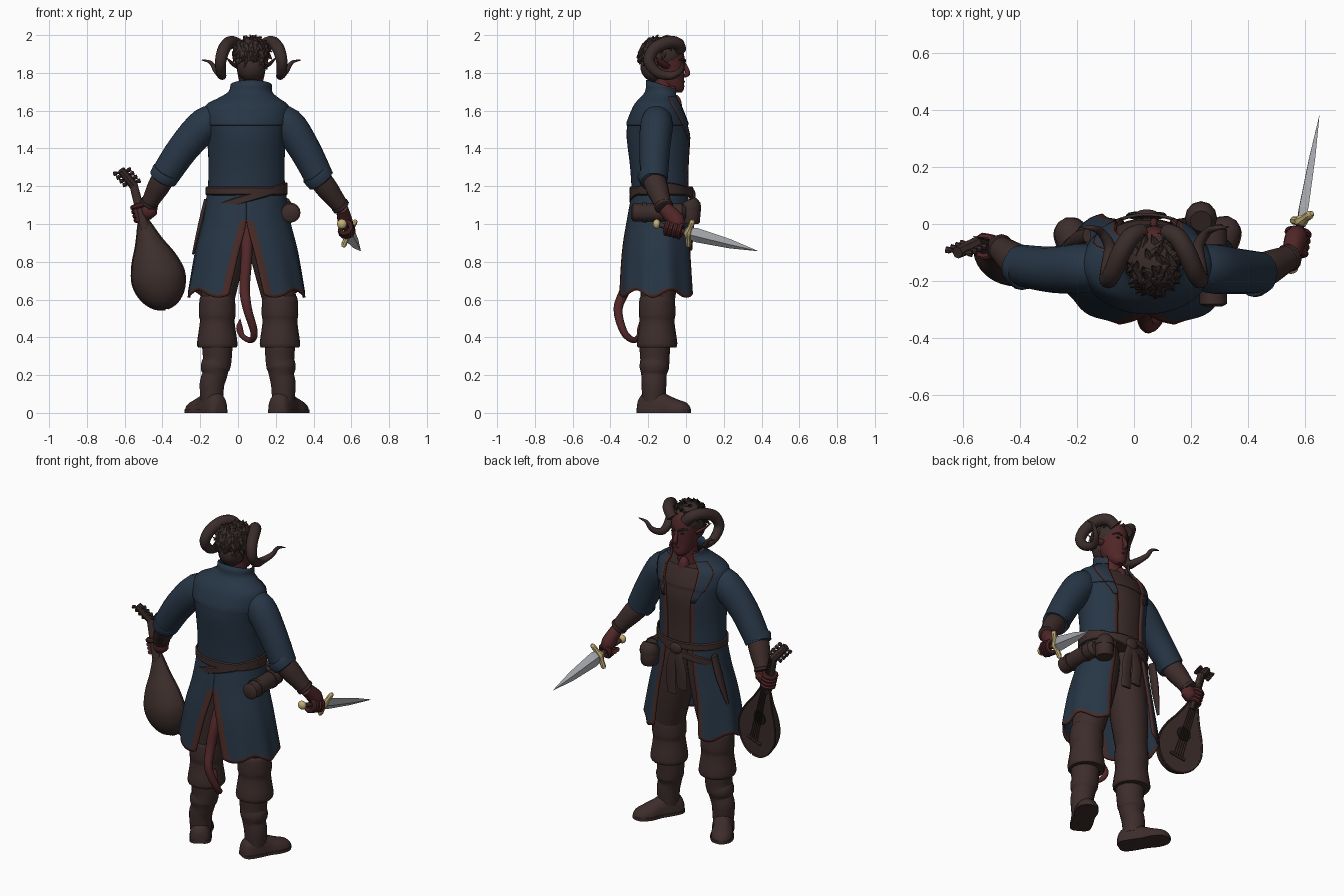
import bpy, bmesh, random
from math import sin, cos, pi, radians
from mathutils import Vector, Matrix

random.seed(4)
if "Cube" in bpy.data.objects:
    bpy.data.objects.remove(bpy.data.objects["Cube"])


def material(name, r, g, b):
    m = bpy.data.materials.new(name)
    m.use_nodes = True
    m.diffuse_color = (r, g, b, 1)
    m.node_tree.nodes["Principled BSDF"].inputs["Base Color"].default_value = (r, g, b, 1)
    return m


BLUE = material("coat blue", .02, .036, .06)
BROWN = material("leather brown", .046, .026, .024)
HAIR = material("hair and horn brown", .043, .026, .024)
SKIN = material("red skin", .083, .02, .021)
TRIM = material("russet trim", .066, .024, .02)
WOOD = material("lute wood", .045, .027, .024)
DARK = material("dark hollow", .012, .008, .008)
STEEL = material("steel", .42, .43, .46)
GOLD = material("gold", .55, .43, .18)


def finish(name, bm, mats, thick=0, angle=40):
    bmesh.ops.recalc_face_normals(bm, faces=bm.faces[:])
    me = bpy.data.meshes.new(name)
    bm.to_mesh(me)
    bm.free()
    for m in mats:
        me.materials.append(m)
    ob = bpy.data.objects.new(name, me)
    bpy.context.collection.objects.link(ob)
    bpy.ops.object.select_all(action='DESELECT')
    ob.select_set(True)
    bpy.context.view_layer.objects.active = ob
    bpy.ops.object.shade_smooth_by_angle(angle=radians(angle))
    if thick:
        mod = ob.modifiers.new("thickness", 'SOLIDIFY')
        mod.thickness, mod.offset = thick, 0
    return ob


def skin(name, rings, mats, closed=True, cap=True, pick=None, thick=0, angle=40):
    """Bridge a stack of equal rings; pick(row, column) chooses the material."""
    bm = bmesh.new()
    rows = [[bm.verts.new(p) for p in ring] for ring in rings]
    n = len(rows[0])
    for i in range(len(rows) - 1):
        for j in range(n if closed else n - 1):
            k = (j + 1) % n
            f = bm.faces.new((rows[i][j], rows[i][k], rows[i + 1][k], rows[i + 1][j]))
            f.material_index = pick(i, j) if pick else 0
    if closed and cap:
        bm.faces.new(rows[0])
        bm.faces.new(rows[-1])
    return finish(name, bm, mats, thick, angle)


def smooth(pts, k=4):
    """Catmull-Rom through tuples of any length."""
    out, last = [], len(pts) - 1
    for i in range(last):
        quad = list(zip(pts[max(i - 1, 0)], pts[i], pts[i + 1], pts[min(i + 2, last)]))
        for j in range(k):
            t = j / k
            out.append(tuple(.5 * (2 * q + (r - p) * t + (2 * p - 5 * q + 4 * r - s) * t * t
                                   + (3 * q - p - 3 * r + s) * t ** 3) for p, q, r, s in quad))
    return out + [tuple(pts[-1])]


def tube(name, pts, mat, n=12, k=4, flat=1, ref=(0, 1, 0), angle=40):
    """Sweep a circle, or flattened oval, along (x, y, z, radius) points."""
    pts = smooth(pts, k) if k > 1 else pts
    u, rings = Vector(ref), []
    for i, p in enumerate(pts):
        t = (Vector(pts[min(i + 1, len(pts) - 1)][:3]) - Vector(pts[max(i - 1, 0)][:3])).normalized()
        u = (u - t * u.dot(t)).normalized()
        v = t.cross(u)
        r = max(p[3], .0008)
        rings.append([Vector(p[:3]) + r * (u * cos(a) + v * flat * sin(a))
                      for a in (2 * pi * j / n for j in range(n))])
    return skin(name, rings, [mat], angle=angle)


def ball(name, c, size, mat):
    bm = bmesh.new()
    bmesh.ops.create_uvsphere(bm, u_segments=20, v_segments=12, radius=1,
                              matrix=Matrix.Translation(c) @ Matrix.Diagonal((*size, 1)))
    return finish(name, bm, [mat])


def oval(z, cx, cy, rx, ry, a0=0, a1=360, n=32, closed=True):
    """Horizontal arc; angles run from +y toward +x."""
    angs = [radians(a0 + (a1 - a0) * j / (n if closed else n - 1)) for j in range(n)]
    return [Vector((cx + rx * sin(a), cy + ry * cos(a), z)) for a in angs]


# Torso: vest, chest, open coat with raised yoke, tilted standing collar
body = [(1.15, .045, -.13, .2, .15, 24), (1.3, .045, -.135, .195, .155, 24),
        (1.45, .045, -.14, .203, .168, 25), (1.52, .045, -.145, .218, .162, 27),
        (1.535, .045, -.145, .224, .165, 28), (1.62, .048, -.145, .218, .13, 30),
        (1.66, .055, -.14, .16, .104, 33), (1.695, .065, -.125, .112, .088, 40),
        (1.735, .07, -.115, .104, .09, 50)]
rows = smooth(body, 3)
skin("vest", [oval(z, x, y, rx * .94, ry * .96) for z, x, y, rx, ry, g in rows[:17]], [BROWN])
ball("bare_chest", (.052, -.055, 1.61), (.035, .035, .075), SKIN)
coat = [oval(z, x, y, rx, ry, g, 360 - g, 48, False) for z, x, y, rx, ry, g in rows]
for p in coat[-1]:
    p.z += -.3 * (p.y + .115)
top = len(rows) - 2
skin("coat_body", coat, [BLUE, TRIM], closed=False, thick=.012,
     pick=lambda i, j: int(j in (0, 46) or i == top and (j < 8 or j > 38)))
for s in (-1, 1):
    skin("lapel", [oval(z, x, y, rx * 1.04, ry * 1.05, s * g, s * (g + 4 + 110 * (z - 1.42)), 9, False)
                   for z, x, y, rx, ry, g in rows[6:20]], [BLUE, TRIM], closed=False, thick=.008,
         pick=lambda i, j: int(j in (0, 7)))

# Coat skirt: two panels with a front gap and a back vent
skirt = smooth([(1.17, .203, .15, -.13, 26, 0), (1.02, .225, .17, -.138, 28, 0),
                (.85, .268, .19, -.147, 30, 9), (.63, .308, .209, -.15, 30, 18)], 8)
for side, s in (("left", 1), ("right", -1)):
    rings = []
    for z, rx, ry, cy, gap, vent in skirt:
        f = (1.17 - z) / .54
        ring = oval(z, 0, 0, rx, ry, gap, 180 - max(vent, 0), 32, False)
        rings.append([Vector((.045 + s * p.x * w, cy + p.y * w, z - .02 * f * sin(j * .5)))
                      for j, p in enumerate(ring) for w in [1 + .02 * f * sin(j * .8)]])
    skin("coat_skirt_" + side, rings, [BLUE, TRIM], closed=False, thick=.012,
         pick=lambda i, j: int(i == len(skirt) - 2 or j == 0 or (j >= 29 and i > 7)))

# Belts, sash, pouch, bedroll, sheath
for name, tilt, z0 in (("waist_belt", 0, 1.175), ("slung_belt", .06, 1.135)):
    rings = []
    for dz, w in ((-.02, 1), (-.015, 1.03), (.015, 1.03), (.02, 1)):
        ring = oval(z0 + dz, .045, -.13, .208 * w, .16 * w, n=48)
        rings.append([p + Vector((0, 0, tilt * (p.x - .045) / .2)) for p in ring])
    skin(name, rings, [BROWN], cap=False, thick=.008)
ball("belt_knot", (.045, .035, 1.15), (.04, .016, .035), BROWN)
for x, z, w in ((.01, .9, .035), (.08, .86, .032)):
    tube("sash_end", [(.045, .035, 1.15, .025), (x, .035, 1.02, w), (x, .025, z, w)], BROWN, 10, 3, .25, (1, 0, 0))
tube("sheath", [(-.165, -.04, 1.13, .025), (-.195, -.05, 1.0, .028), (-.238, -.07, .84, .01)], BROWN, 10, 3, .6)
tube("bedroll", [(.278, -.29, 1.06, .03), (.278, -.28, 1.06, .048), (.278, -.02, 1.06, .048), (.278, 0, 1.06, .03)],
     BROWN, 16, 1, ref=(0, 0, 1))
for y in (-.22, -.08):
    tube("bedroll_strap", [(.278, y - .01, 1.06, .053), (.278, y + .01, 1.06, .053)], HAIR, 16, 1, ref=(0, 0, 1))
tube("pouch", [(.235, .02, 1.0, .04), (.235, .02, 1.01, .053), (.235, .02, 1.09, .055), (.235, .01, 1.12, .04)],
     BROWN, 12, 2, .95)
tube("pouch_flap", [(.235, .02, 1.07, .059), (.235, .02, 1.1, .058), (.235, .01, 1.125, .04)], HAIR, 12, 2, .95)

# Legs and boots
foot = smooth([(-.088, .03, .06), (-.065, .055, .1), (0, .06, .13), (.07, .057, .1),
               (.13, .064, .075), (.19, .05, .055), (.217, .015, .025)], 3)
for side, hip, knee, ankle, turn in (("left", .135, .222, .24, -29), ("right", -.045, -.11, -.138, 32)):
    tube("trouser_" + side, [(hip, -.135, 1.15, .1), (hip, -.14, 1.05, .115),
         ((hip + knee) / 2, -.14, .82, .11), (knee, -.15, .58, .088), (knee, -.155, .5, .075)], BROWN, 18)
    tube("boot_shaft_" + side, [(knee, -.16, .5, .083), (knee, -.165, .38, .083), (knee, -.165, .28, .077),
         (knee * .6 + ankle * .4, -.168, .24, .078), (knee * .5 + ankle * .5, -.17, .2, .067),
         (ankle, -.17, .15, .066), (ankle, -.17, .06, .06)], BROWN, 18)
    tube("boot_cuff_" + side, [(knee, -.153, .62, .085), (knee, -.153, .6, .094), (knee, -.153, .52, .097),
         (knee, -.153, .48, .092), (knee, -.153, .37, .107), (knee, -.153, .345, .1)], BROWN, 20, 3)
    place = Matrix.Translation((ankle, -.17, 0)) @ Matrix.Rotation(radians(turn), 4, 'Z')
    skin("boot_foot_" + side, [[place @ Vector((w * cos(a), y, h * max(sin(a), 0) ** .7))
         for a in (2 * pi * j / 20 for j in range(20))] for y, w, h in foot], [BROWN])
    skin("boot_sole_" + side, [[place @ Vector((w * 1.05 * c, y, z)) for c, z in
         ((-1, 0), (1, 0), (1, .018), (-1, .018))] for y, w, h in foot], [HAIR])

# Head, face, ears and horns
hx = .07
tube("neck", [(hx - .01, -.13, 1.6, .07), (hx, -.115, 1.7, .06), (hx, -.11, 1.8, .058)], SKIN, 16)
face = smooth([(1.695, -.05, .022, .025), (1.715, -.06, .045, .05), (1.76, -.085, .064, .075),
               (1.82, -.102, .076, .095), (1.88, -.115, .082, .107), (1.94, -.12, .07, .095),
               (1.97, -.125, .03, .05)], 3)
skin("head", [oval(z, hx, y, rx, ry) for z, y, rx, ry in face], [SKIN])
tube("nose", [(hx, -.012, 1.855, .008), (hx, .003, 1.82, .012), (hx, .008, 1.795, .013), (hx, -.01, 1.78, .006)], SKIN, 10)
tube("mouth", [(hx - .025, -.024, 1.752, .003), (hx, -.011, 1.754, .006), (hx + .025, -.024, 1.752, .003)], TRIM, 8, 3)
for s in (-1, 1):
    ball("eye", (hx + s * .032, -.018, 1.845), (.012, .008, .006), DARK)
    tube("eyebrow", [(hx + s * .012, -.004, 1.86, .005), (hx + s * .035, -.012, 1.872, .007),
                     (hx + s * .06, -.038, 1.868, .003)], HAIR, 8, 3)
    tube("ear", [(hx + s * .07, -.1, 1.83, .025), (hx + s * .1, -.125, 1.85, .022),
                 (hx + s * .135, -.16, 1.885, .002)], SKIN, 10, 3, .45)
    horn = [(.045, -.03, 1.92, .032), (.08, -.045, 1.955, .033), (.115, -.1, 1.96, .034),
            (.145, -.17, 1.925, .033), (.162, -.195, 1.86, .03), (.16, -.15, 1.8, .026),
            (.155, -.08, 1.785, .021), (.185, -.03, 1.81, .015), (.215, -.015, 1.855, .01),
            (.262, -.01, 1.868, .002)]
    tube("horn", [(hx + s * x, y, z, r) for x, y, z, r in horn], HAIR, 12, 5)

# Hair: crown and nape with swept clumps
cap_c, cap_r = Vector((hx, -.13, 1.895)), Vector((.095, .116, .092))
ball("hair_crown", cap_c, cap_r, HAIR)
ball("hair_nape", (hx, -.16, 1.835), (.077, .082, .085), HAIR)
bm = bmesh.new()
for i in range(130):
    d = Vector((random.gauss(0, 1), random.gauss(-.2, 1), random.gauss(.1, 1))).normalized()
    if d.y > .1 and d.z < .4:
        continue
    low = d.z < .6
    aim = (d * .6 + Vector((random.uniform(-.7, .7), -.2 if low else .5, -.9 if low else 0))).normalized()
    spot = cap_c + Vector(a * b for a, b in zip(d, cap_r)) + aim * .008 - d * .008
    bmesh.ops.create_cone(bm, segments=6, radius1=.024, radius2=.002, depth=.055,
                          matrix=Matrix.Translation(spot) @ aim.to_track_quat('Z', 'Y').to_matrix().to_4x4())
finish("hair_clumps", bm, [HAIR])

# Tail
tube("tail", [(.05, -.2, 1.0, .03), (.045, -.28, .82, .03), (.035, -.32, .66, .028), (.05, -.36, .55, .024),
              (.085, -.33, .43, .02), (.07, -.28, .385, .016), (.025, -.25, .405, .014),
              (.008, -.24, .45, .018), (.012, -.24, .5, .001)], SKIN, 12)


# Arms and gripping hands
def fist(side, c, axis, wrist):
    c, axis, wrist = Vector(c), Vector(axis).normalized(), Vector(wrist)
    u = wrist - c
    u = (u - axis * u.dot(axis)).normalized()
    v = axis.cross(u)
    tube("palm_" + side, [(*wrist, .038), (*(c + u * .045), .047), (*(c + u * .02), .043), (*(c + u * .003), .022)],
         SKIN, 12, 3, .85, axis)
    for i in range(5):
        lo, hi = (20, 230) if i < 4 else (0, -150)
        off = c + axis * ((i - 1.5) * .023 if i < 4 else .035)
        tube("finger_" + side, [(*(off + .035 * (u * cos(a) + v * sin(a))), .014) for a in
             (radians(lo + (hi - lo) * k / 5) for k in range(6))], SKIN, 8, 1)


arms = {"left": [(.17, -.15, 1.575, .055), (.258, -.155, 1.532, .086), (.35, -.165, 1.4, .081), (.435, -.17, 1.235, .073)],
        "right": [(-.08, -.15, 1.575, .055), (-.168, -.155, 1.532, .086), (-.29, -.16, 1.4, .081), (-.395, -.145, 1.245, .073)]}
wrists = {"left": (.55, -.115, 1.085), "right": (-.475, -.08, 1.1)}
for side, path in arms.items():
    tube("sleeve_" + side, path, BLUE, 18, flat=1.05)
    e, w = Vector(path[-1][:3]), Vector(wrists[side])
    tube("sleeve_turnup_" + side, [(*e.lerp(w, t), r) for t, r in ((-.25, .073), (-.2, .079), (.02, .076), (.05, .068))],
         BLUE, 18, 1)
    tube("bracer_" + side, [(*e.lerp(w, t), r) for t, r in ((-.1, .062), (.3, .06), (.7, .05), (1, .043))], BROWN, 14)
    tube("bracer_band_" + side, [(*e.lerp(w, t), r) for t, r in ((.88, .046), (.9, .05), (.98, .049), (1, .044))],
         HAIR, 14, 1)

# Dagger
pommel, guard, tip = Vector((.55, -.155, 1.0)), Vector((.587, .01, .953)), Vector((.65, .38, .857))
line = (tip - guard).normalized()
edge = Vector((.4, 0, .92))
edge = (edge - line * edge.dot(line)).normalized()
fist("left", pommel.lerp(guard, .55), line, wrists["left"])
tube("dagger_handle", [(*pommel, .014), (*guard, .014)], BROWN, 10, 1)
ball("dagger_pommel", pommel, (.026, .02, .026), GOLD)
tube("dagger_guard", [(*(guard + edge * t + line * abs(t) * .2), r) for t, r in
     ((-.08, .008), (-.065, .015), (-.03, .015), (0, .024), (.03, .015), (.065, .015), (.08, .008))], GOLD, 8, 2, ref=line)
tube("dagger_blade", [(*guard.lerp(tip, t), r) for t, r in ((.02, .034), (.12, .042), (.6, .027), (1, .001))],
     STEEL, 4, 1, .4, edge, 5)

# Lute: flat face, round bowl, neck, bent pegbox
base, neck_end = Vector((-.378, -.11, .55)), Vector((-.55, -.06, 1.2))
up = (neck_end - base).normalized()
out = Vector((.15, 1, 0))
out = (out - up * out.dot(up)).normalized()
across = out.cross(up)
at = lambda x, y, z: base + across * x + out * y + up * z
profile = smooth([(0, .006), (.02, .065), (.08, .118), (.17, .142), (.27, .118), (.37, .07), (.48, .028)], 4)
skin("lute_body", [[at(w * cos(a), -.85 * w * sin(a), z) for a in (pi * j / 16 for j in range(17))]
                   for z, w in profile], [WOOD])
tube("lute_rim", [(*at(w, 0, z), .006) for z, w in profile] + [(*at(-w, 0, z), .006) for z, w in profile[::-1]],
     HAIR, 6, 1)
tube("lute_sound_hole", [(*at(0, -.002, .26), .045), (*at(0, .004, .26), .045)], DARK, 20, 1, ref=across)
tube("lute_bridge", [(*at(-.05, .005, .1), .009), (*at(.05, .005, .1), .009)], HAIR, 6, 1)
tube("lute_neck", [(*at(0, -.015, .44), .027), (*at(0, -.01, .69), .023)], WOOD, 10, 1)
for i in range(5):
    tube("lute_string", [(*at((i - 2) * .014, .013, .1), .0015), (*at((i - 2) * .006, .014, .69), .0015)], HAIR, 4, 1)
head0, head1 = at(0, -.01, .68), Vector((-.62, -.1, 1.285))
tube("lute_pegbox", [(*head0, .025), (*head0.lerp(head1, .5), .024), (*head1, .022)], WOOD, 8, 1)
for i in range(4):
    p = head0.lerp(head1, .15 + i * .25)
    tube("lute_peg", [(*(p + across * t), r) for t, r in
         ((-.048, .012), (-.035, .011), (-.025, .006), (.025, .006), (.035, .011), (.048, .012))], HAIR, 8, 1)
fist("right", at(0, -.01, .53), up, wrists["right"])
